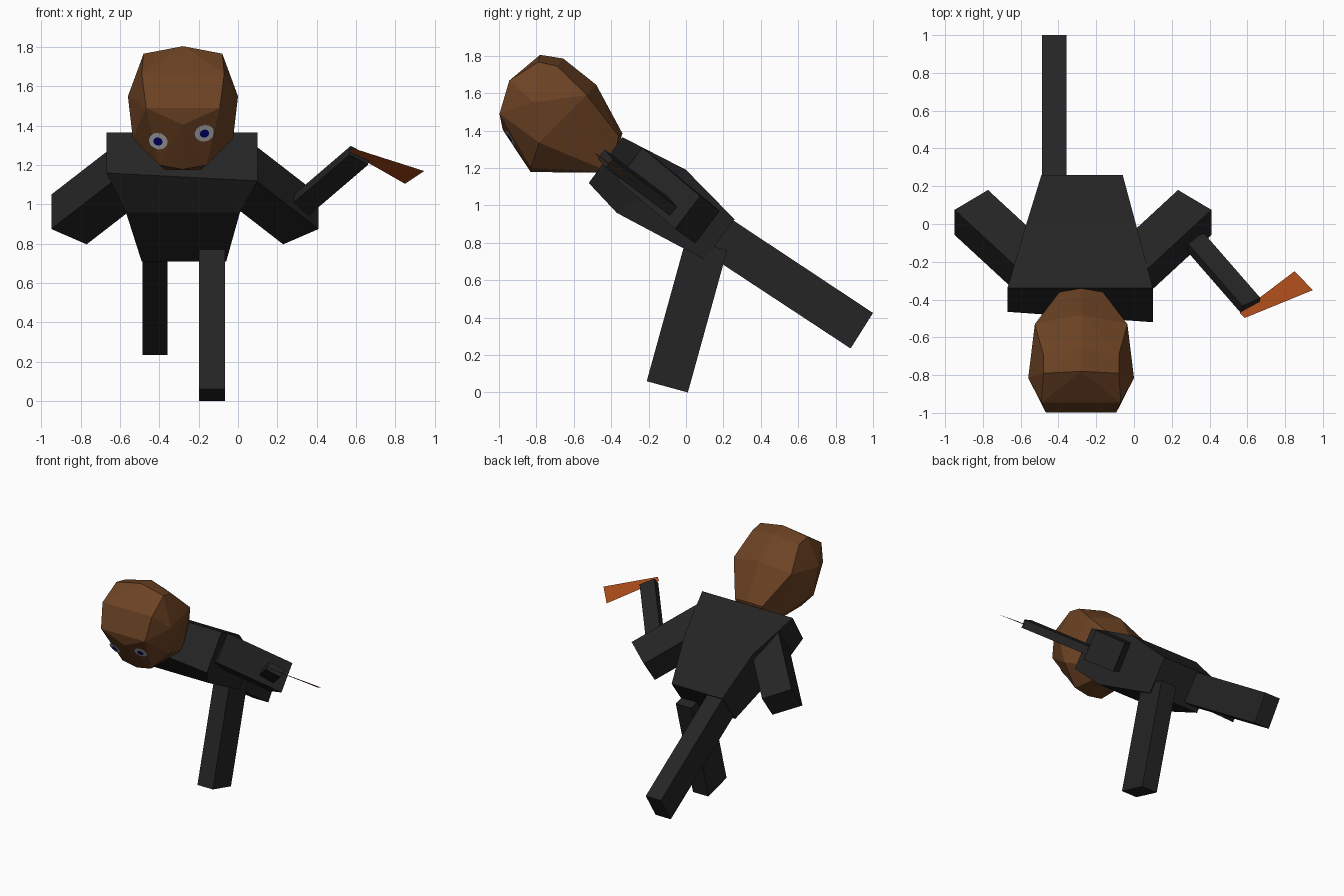
import bpy, bmesh
from mathutils import Vector
from mathutils.bvhtree import BVHTree

if "Cube" in bpy.data.objects:
    bpy.data.objects.remove(bpy.data.objects["Cube"])


def material(name, r, g, b):
    m = bpy.data.materials.new(name)
    m.diffuse_color = (r, g, b, 1)
    m.use_nodes = True
    m.node_tree.nodes["Principled BSDF"].inputs["Base Color"].default_value = m.diffuse_color
    return m


BLACK = material("black_cloth", 0.018, 0.018, 0.018)
BROWN = material("brown", 0.15, 0.055, 0.017)
ORANGE = material("orange", 0.38, 0.065, 0.009)
WHITE = material("eye_white", 0.5, 0.5, 0.5)
BLUE = material("eye_blue", 0.0, 0.0, 0.2)


def finish(name, bm, mat):
    bmesh.ops.recalc_face_normals(bm, faces=bm.faces)
    me = bpy.data.meshes.new(name)
    bm.to_mesh(me)
    bm.free()
    me.materials.append(mat)
    ob = bpy.data.objects.new(name, me)
    bpy.context.collection.objects.link(ob)
    return ob


def loft(name, rings, mat):
    """Skin a row of equal-length rings and cap both ends."""
    bm = bmesh.new()
    vs = [[bm.verts.new(p) for p in ring] for ring in rings]
    n = len(vs[0])
    for a, b in zip(vs, vs[1:]):
        for i in range(n):
            j = (i + 1) % n
            bm.faces.new((a[i], a[j], b[j], b[i]))
    bm.faces.new(vs[0])
    bm.faces.new(vs[-1])
    return finish(name, bm, mat)


# torso: tapered slab leaning forward, bent at the waist
def torso_ring(x0, x1, back, front_l, front_r):
    return [(x0, *back), (x1, *back), (x1, *front_r), (x0, *front_l)]


loft("torso", [
    torso_ring(-0.67, 0.10, (-0.34, 1.365), (-0.465, 1.16), (-0.52, 1.12)),
    torso_ring(-0.57, 0.01, (0.0, 1.19), (-0.37, 0.96), (-0.37, 0.96)),
    torso_ring(-0.49, -0.06, (0.26, 0.925), (0.10, 0.71), (0.10, 0.71)),
], BLACK)

# upper arms, mirrored about the body centre
ARM_X = -0.27
END = [(0.68, 0.075, 1.05), (0.68, -0.058, 0.875), (0.50, 0.05, 0.797), (0.503, 0.18, 0.97)]
ARM = Vector((0.31, 0.286, -0.24)) * 1.08
for side, label in ((1, "left"), (-1, "right")):
    rings = [[Vector(p) - ARM * k for p in END] for k in (1, 0)]
    rings = [[(ARM_X + side * p.x, p.y, p.z) for p in r] for r in rings]
    loft(label + "_upper_arm", rings, BLACK)

# forearm bar
start, tip = Vector((0.32, -0.09, 0.995)), Vector((0.618, -0.432, 1.25))
along = (tip - start).normalized()
wide = Vector((0.085, 0.06, -0.065))
wide = (wide - along * wide.dot(along)).normalized()
thin = along.cross(wide)
loft("forearm", [[c + wide * 0.058 * a + thin * 0.03 * b
                  for a, b in ((-1, -1), (1, -1), (1, 1), (-1, 1))]
                 for c in (start, tip)], BLACK)

# flat blade held at the forearm's tip
bm = bmesh.new()
bm.faces.new([bm.verts.new(p) for p in (
    (0.587, -0.497, 1.285), (0.56, -0.47, 1.27), (0.85, -0.25, 1.105), (0.947, -0.35, 1.17))])
finish("blade", bm, ORANGE)


# legs: side-view outline extruded across x
def leg(name, x0, x1, outline):
    loft(name, [[(x, y, z) for y, z in outline] for x in (x0, x1)], BLACK)


leg("rear_leg", -0.487, -0.358, [(0.24, 0.928), (1.0, 0.425), (0.88, 0.235), (0.12, 0.735)])
leg("standing_leg", -0.198, -0.067, [(-0.21, 0.06), (0.01, 0.0), (0.22, 0.76), (0.0, 0.82)])

# head: faceted hull from half of its corner points
HEAD_X = -0.28
HALF = [
    (0, -0.78, 1.805), (0, -0.656, 1.785), (0.2, -0.79, 1.767), (0.2, -0.69, 1.745),
    (0.21, -0.945, 1.667), (0.187, -0.997, 1.49), (0, -0.98, 1.405),
    (0.28, -0.815, 1.55), (0.245, -0.53, 1.59), (0, -0.48, 1.645),
    (0.255, -0.785, 1.335), (0, -0.885, 1.26), (0.12, -0.83, 1.2), (0, -0.83, 1.178),
    (0.115, -0.36, 1.37), (0, -0.34, 1.385), (0.09, -0.40, 1.175),
]
bm = bmesh.new()
for x, y, z in HALF:
    for s in ((1, -1) if x else (1,)):
        bm.verts.new((HEAD_X + s * x, y, z))
hull = bmesh.ops.convex_hull(bm, input=bm.verts)
loose = {g for g in hull["geom_interior"] + hull["geom_unused"] if isinstance(g, bmesh.types.BMVert)}
bmesh.ops.delete(bm, geom=list(loose), context='VERTS')
bmesh.ops.recalc_face_normals(bm, faces=bm.faces)
tree = BVHTree.FromBMesh(bm)
finish("head", bm, BROWN)

# eyes: discs laid on the face, found by casting a ray from the front
for x, z, label in ((-0.406, 1.325, "right"), (-0.172, 1.365, "left")):
    spot, normal, _, _ = tree.ray_cast(Vector((x, -2, z)), Vector((0, 1, 0)))
    turn = normal.to_track_quat('Z', 'Y').to_matrix().to_4x4()
    for part, radius, lift, mat in (("eye", 0.05, 0.006, WHITE), ("pupil", 0.024, 0.009, BLUE)):
        bm = bmesh.new()
        bmesh.ops.create_circle(bm, cap_ends=True, segments=12, radius=radius)
        bm.transform(turn)
        bmesh.ops.translate(bm, verts=bm.verts, vec=spot + normal * lift)
        for f in bm.faces:
            f.normal_update()
        finish(label + "_" + part, bm, mat)
